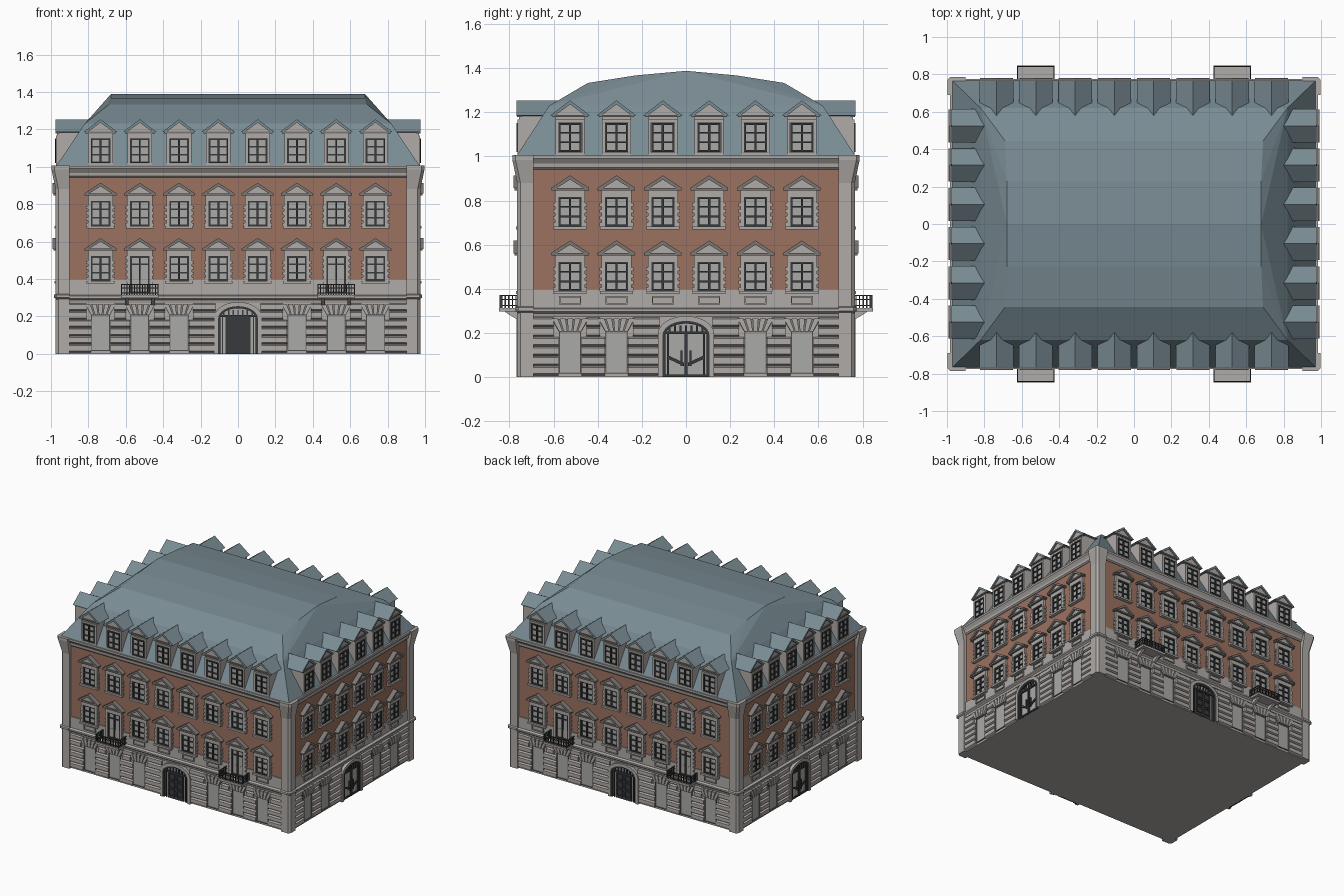
import bpy, bmesh, math

if "Cube" in bpy.data.objects:
    bpy.data.objects.remove(bpy.data.objects["Cube"])

# ---------- materials ----------
def mat(name, r, g, b):
    m = bpy.data.materials.new(name)
    m.diffuse_color = (r, g, b, 1)
    m.use_nodes = True
    m.node_tree.nodes["Principled BSDF"].inputs["Base Color"].default_value = m.diffuse_color
    return m

STONE = mat("pale stone", .43, .405, .385)
BRICK = mat("red brick", .33, .165, .115)
ROOF = mat("blue grey slate", .19, .26, .29)
IRON = mat("dark iron", .04, .042, .045)
GLASS = mat("grey glass", .40, .40, .39)
TRIM = mat("weathered stone", .20, .185, .175)

# ---------- part builder: one bmesh per named part ----------
parts = {}

def loft(part, material, rings):
    """Join equal-length rings of world points and cap both ends."""
    bm = parts.setdefault(part, (bmesh.new(), material))[0]
    vs = [[bm.verts.new(p) for p in r] for r in rings]
    n = len(vs[0])
    for a, b in zip(vs, vs[1:]):
        for i in range(n):
            bm.faces.new((a[i], a[(i + 1) % n], b[(i + 1) % n], b[i]))
    bm.faces.new(vs[0][::-1])
    bm.faces.new(vs[-1])

def rect(hx, hy, z):
    return [(-hx, -hy, z), (hx, -hy, z), (hx, hy, z), (-hx, hy, z)]

WX, WY = .955, .745          # brick wall half sizes

class Facade:
    """Local frame of one wall: u to the right, o outwards, z up."""
    def __init__(self, turn, dist):
        self.c, self.s = [(1, 0), (0, 1), (-1, 0), (0, -1)][turn]
        self.d = dist

    def pt(self, u, o, z):
        v = -(self.d + o)
        return (u * self.c - v * self.s, u * self.s + v * self.c, z)

    def prism(self, part, m, pts, o0, o1):
        loft(part, m, [[self.pt(u, o, z) for u, z in pts] for o in (o0, o1)])

    def box(self, part, m, u0, u1, z0, z1, o0, o1):
        self.prism(part, m, [(u0, z0), (u1, z0), (u1, z1), (u0, z1)], o0, o1)

    def frame(self, part, m, u, w, z0, z1, t, o0, o1):
        self.box(part, m, u - w, u - w + t, z0, z1, o0, o1)
        self.box(part, m, u + w - t, u + w, z0, z1, o0, o1)
        self.box(part, m, u - w + t, u + w - t, z1 - t, z1, o0, o1)
        self.box(part, m, u - w + t, u + w - t, z0, z0 + t, o0, o1)

    def sash(self, u, z0, z1, o, rows=(1 / 3, 2 / 3)):
        w = .052
        self.box("window_glass", GLASS, u - w, u + w, z0, z1, 0, o)
        self.frame("window_bars", IRON, u, w, z0, z1, .009, o - .002, o + .008)
        self.box("window_bars", IRON, u - .005, u + .005, z0, z1, o - .002, o + .009)
        for r in rows:
            z = z0 + (z1 - z0) * r
            self.box("window_bars", IRON, u - w, u + w, z - .004, z + .004, o - .002, o + .007)

    def window(self, u, z0, z1, tall):
        # stone surround with toothed edges
        self.sash(u, z0, z1, .005, (.78,) if tall else (1 / 3, 2 / 3))
        for s in (-1, 1):
            a, b = sorted((u + s * .052, u + s * .068))
            self.box("window_surrounds", STONE, a, b, z0 - .012, z1 + .035, 0, .018)
            n = round((z1 - z0) / .03)
            for k in range(n):
                z = z0 + k * .03
                a, b = sorted((u + s * .066, u + s * .077))
                self.box("window_surrounds", STONE, a, b, z, z + .017, 0, .014)
        self.box("window_surrounds", STONE, u - .052, u + .052, z1, z1 + .035, 0, .018)
        self.box("window_sills", STONE, u - .075, u + .075, z0 - .014, z0, 0, .026)
        # pediment
        p = z1 + .035
        self.prism("pediments", STONE, [(u - .075, p), (u + .075, p), (u, p + .05)], 0, .022)
        self.box("pediment_mouldings", TRIM, u - .085, u + .085, p - .006, p + .006, 0, .032)
        self.prism("pediment_mouldings", TRIM, [(u - .088, p + .004), (u - .062, p + .004), (u, p + .043),
                   (u + .062, p + .004), (u + .088, p + .004), (u, p + .062)], 0, .036)

    def ground_window(self, u):
        self.box("ground_window_panels", GLASS, u - .048, u + .048, .02, .205, 0, .004)
        self.frame("ground_window_frames", TRIM, u, .05, .016, .207, .005, 0, .009)
        for k in range(5):          # fan of wedge stones
            b0, b1 = -.052 + k * .0208, -.052 + (k + 1) * .0208
            self.prism("wedge_stones", STONE, [(u + b0 + .002, .207), (u + b1 - .002, .207),
                       (u + b1 * 1.65 - .004, .266), (u + b0 * 1.65 + .004, .266)], 0, .02)
        self.prism("wedge_joints", TRIM, [(u - .052, .207), (u + .052, .207),
                   (u + .086, .264), (u - .086, .264)], 0, .008)

    def arch(self, w, spring, rise, foot=0.0):
        top = [(-w * math.cos(math.pi * k / 12), spring + rise * math.sin(math.pi * k / 12)) for k in range(13)]
        return [(-w, foot)] + top + [(w, foot)]

    def door(self, dark):
        ring = lambda a, b: a + b[::-1]
        a0, a1, a2 = self.arch(.128, .195, .082), self.arch(.106, .19, .065), self.arch(.094, .19, .053)
        self.prism("door_arches", STONE, ring(a0, a1), 0, .022)
        self.prism("door_frames", IRON, ring(a1, a2), 0, .016)
        self.prism("door_panels", GLASS, a2, 0, .004)
        self.box("door_frames", IRON, -.094, .094, .196, .208, 0, .014)
        for k in range(-3, 4):      # fanlight bars
            self.box("door_frames", IRON, k * .025 - .004, k * .025 + .004, .2, .235, 0, .012)
        if dark:
            self.box("door_leaves", IRON, -.066, .066, 0, .2, 0, .01)
            for s in (-1, 1):
                for z in (.02, .08, .14):
                    self.frame("door_leaves", IRON, s * .033, .026, z, z + .05, .006, .008, .016)
                self.box("door_frames", IRON, s * .082 - .003, s * .082 + .003, 0, .2, 0, .012)
        else:
            self.box("door_frames", IRON, -.007, .007, 0, .2, 0, .014)
            self.box("door_frames", IRON, -.094, .094, 0, .012, 0, .012)
            for s in (-1, 1):
                self.box("door_frames", IRON, s * .082 - .005, s * .082 + .005, 0, .2, 0, .012)
                self.prism("door_frames", IRON, [(s * .01, .05), (s * .085, .085), (s * .085, .1), (s * .01, .066)], 0, .012)
                self.box("door_frames", IRON, s * .02 - .004, s * .02 + .004, .05, .12, 0, .016)

    def rustication(self, half, us, door_w):
        for k in range(6):          # chamfered courses between openings
            z0 = .008 + k * .044
            z1 = z0 + .042
            gap = .052 if z1 < .215 else .075
            holes = sorted([(u - gap, u + gap) for u in us] + [(-door_w, door_w)])
            edges = [-half] + [e for h in holes for e in h] + [half]
            for a, b in zip(edges[::2], edges[1::2]):
                prof = [(0, z0), (.015, z0 + .008), (.015, z1 - .006), (0, z1)]
                loft("rusticated_courses", STONE, [[self.pt(u, o, z) for o, z in prof] for u in (a, b)])

    def balcony(self, u):
        w, out = .1, .1
        self.box("balcony_slabs", STONE, u - w, u + w, .298, .314, -.01, out + .003)
        for s in (-1, 1):           # brackets
            c = u + s * .07
            prof = [(0, .3), (.08, .3), (.06, .285), (0, .25)]
            loft("balcony_brackets", STONE, [[self.pt(v, o, z) for o, z in prof] for v in (c - .01, c + .01)])
        for z in (.322, .350, .368):
            self.box("balcony_railings", IRON, u - w, u + w, z, z + .005, out - .006, out)
            for s in (-1, 1):
                e = u + s * (w - .003)
                self.box("balcony_railings", IRON, e - .003, e + .003, z, z + .005, 0, out)
        for k in range(15):
            c = u - w + .003 + k * (2 * w - .006) / 14
            self.box("balcony_railings", IRON, c - .0025, c + .0025, .314, .372, out - .006, out - .001)
        for k in range(6):
            o = .01 + k * .016
            for s in (-1, 1):
                e = u + s * (w - .003)
                self.box("balcony_railings", IRON, e - .0025, e + .0025, .314, .372, o - .0025, o + .0025)

    def dormer(self, u):
        self.prism("dormer_bodies", STONE, [(u - .066, .995), (u + .066, .995), (u + .066, 1.19),
                   (u, 1.237), (u - .066, 1.19)], -.19, .012)
        self.sash(u, 1.02, 1.152, .014)
        self.frame("dormer_surrounds", STONE, u, .066, 1.005, 1.168, .013, .01, .019)
        self.box("dormer_mouldings", TRIM, u - .08, u + .08, 1.178, 1.188, 0, .02)
        self.prism("dormer_roofs", ROOF, [(u - .09, 1.186), (u - .07, 1.184), (u, 1.236),
                   (u + .07, 1.184), (u + .09, 1.186), (u, 1.254)], -.2, .022)

# ---------- main masses ----------
loft("brick_walls", BRICK, [rect(WX, WY, .3), rect(WX, WY, .96)])
loft("ground_floor", STONE, [rect(WX, WY, 0), rect(WX, WY, .3)])
loft("stone_band", STONE, [rect(WX + .006, WY + .006, .31), rect(WX + .006, WY + .006, .398)])
loft("string_course", STONE, [rect(WX + e, WY + e, z) for e, z in
     ((.008, .272), (.012, .288), (.024, .297), (.024, .308), (.01, .314))])
loft("cornice", STONE, [rect(WX + e, WY + e, z) for e, z in
     ((.004, .942), (.012, .95), (.014, .968), (.03, .99), (.03, 1.005))])

# corner piers, chamfered and flaring at the top
for sx in (-1, 1):
    for sy in (-1, 1):
        rings = []
        for z, e in ((0, 0), (.295, 0), (.30, .01), (.315, .01), (.32, 0), (.88, 0), (.985, .022), (1.006, .022)):
            X, Y, c = .975 + e, .765 + e, .015
            rings.append([(sx * x, sy * y, z) for x, y in
                          ((.9, .69), (X, .69), (X, Y - c), (X - c, Y), (.9, Y))])
        loft("corner_piers", STONE, rings)

# mansard roof as the hull of a few levels
bm = bmesh.new()
for x, y, z in ((.972, .767, 1.004), (.82, .62, 1.23), (.69, .445, 1.333), (.68, .23, 1.367), (.68, 0, 1.388)):
    for sx in (-1, 1):
        for sy in ((-1, 1) if y else (1,)):
            bm.verts.new((sx * x, sy * y, z))
bmesh.ops.convex_hull(bm, input=bm.verts)
parts["mansard_roof"] = (bm, ROOF)

# ---------- four facades ----------
for turn in range(4):
    long = turn % 2 == 0
    f = Facade(turn, WY if long else WX)
    n = 8 if long else 6
    us = [(k - (n - 1) / 2) * .21 for k in range(n)]
    ground = [u for u in us if abs(u) > .2]
    for u in us:
        has_balcony = long and abs(abs(u) - .525) < .01
        f.window(u, .325 if has_balcony else .39, .522, has_balcony)
        f.window(u, .683, .817, False)
        f.dormer(u)
        if has_balcony:
            f.balcony(u)
        else:
            f.frame("apron_panels", STONE, u, .05, .33, .368, .006, 0, .014)
    for u in ground:
        f.ground_window(u)
    f.rustication(.9 if long else .69, ground, .12)
    f.door(long)

# ---------- turn every part into an object ----------
for name, (bm, m) in parts.items():
    bmesh.ops.recalc_face_normals(bm, faces=bm.faces)
    me = bpy.data.meshes.new(name)
    bm.to_mesh(me)
    bm.free()
    me.materials.append(m)
    bpy.context.collection.objects.link(bpy.data.objects.new(name, me))
